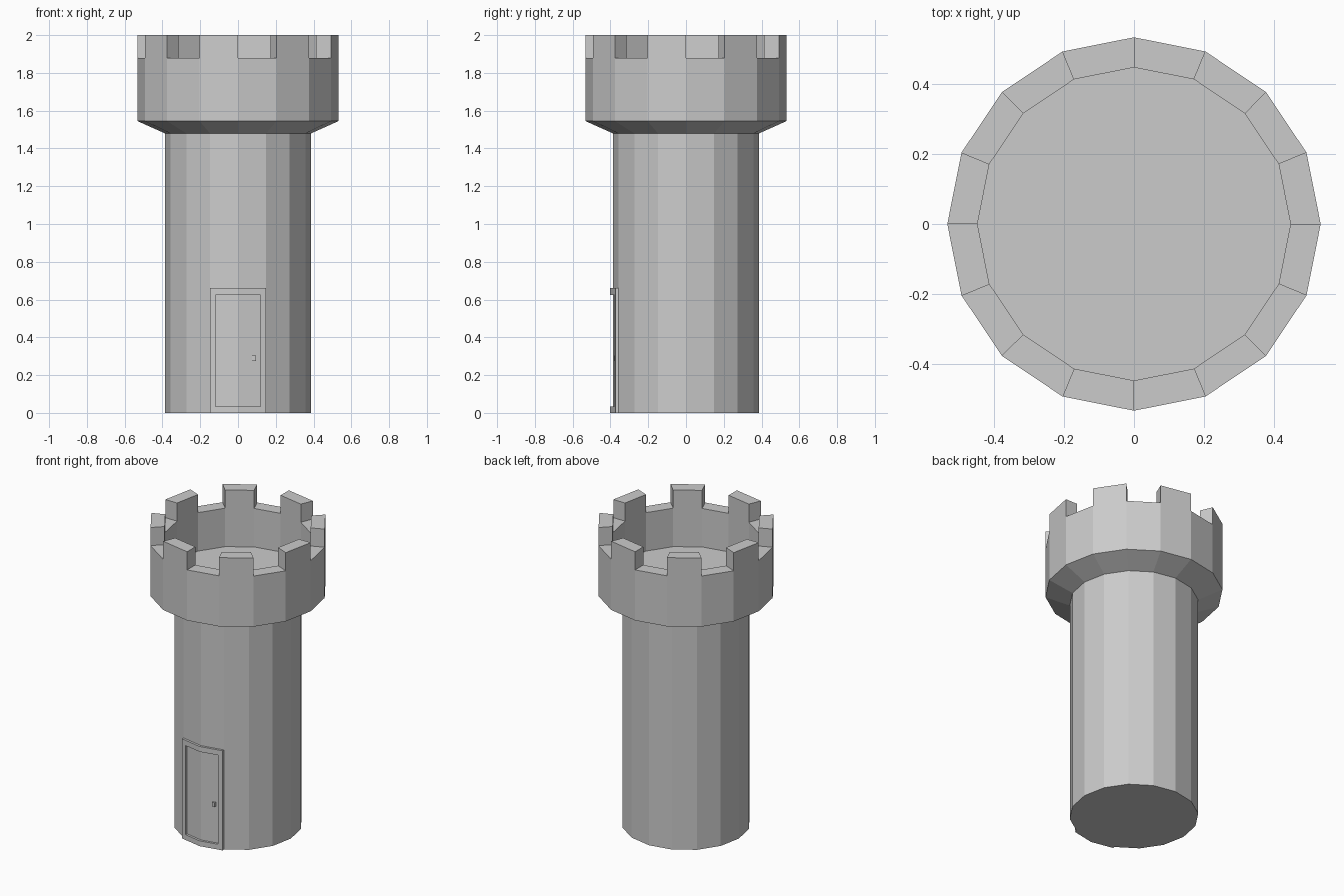
import bpy, bmesh
from math import cos, sin, pi

if "Cube" in bpy.data.objects:
    bpy.data.objects.remove(bpy.data.objects["Cube"])

SIDES = 16
R = 0.387                      # shaft radius


def finish(bm, name):
    bmesh.ops.recalc_face_normals(bm, faces=bm.faces)
    me = bpy.data.meshes.new(name)
    bm.to_mesh(me)
    bm.free()
    ob = bpy.data.objects.new(name, me)
    bpy.context.collection.objects.link(ob)
    return ob


def wall_y(x):
    # front wall surface: two flat facets meeting at x = 0
    x1, y1 = R * sin(pi / 8), R * cos(pi / 8)
    return -R + (R - y1) * abs(x) / x1


# tower: lathed profile from base to the sunken roof floor
profile = [(R, 0), (R, 1.48), (0.533, 1.545), (0.533, 1.88), (0.447, 1.88), (0.447, 1.625)]
bm = bmesh.new()
rings = [[bm.verts.new((r * cos(2 * pi * i / SIDES), r * sin(2 * pi * i / SIDES), z))
          for i in range(SIDES)] for r, z in profile]
merlons = []
for k in range(len(rings) - 1):
    a, b = rings[k], rings[k + 1]
    for i in range(SIDES):
        j = (i + 1) % SIDES
        f = bm.faces.new((a[i], a[j], b[j], b[i]))
        if k == 3 and i % 2:
            merlons.append(f)
bm.faces.new(rings[0][::-1])
bm.faces.new(rings[-1])
bmesh.ops.recalc_face_normals(bm, faces=bm.faces)
# battlements: every second rim face raised
up = bmesh.ops.extrude_discrete_faces(bm, faces=merlons)["faces"]
bmesh.ops.translate(bm, verts=list({v for f in up for v in f.verts}), vec=(0, 0, 0.12))
finish(bm, "tower")

# door frame: bent rectangular ring hugging the two front facets
bm = bmesh.new()


def loop(w, z0, z1, out):
    pts = [(-w, z0), (0, z0), (w, z0), (w, z1), (0, z1), (-w, z1)]
    return [bm.verts.new((x, wall_y(x) - out, z)) for x, z in pts]


loops = [loop(0.148, 0, 0.66, 0), loop(0.148, 0, 0.66, 0.015),
         loop(0.118, 0.035, 0.625, 0.015), loop(0.118, 0.035, 0.625, 0)]
for k in range(4):
    a, b = loops[k], loops[(k + 1) % 4]
    for i in range(6):
        j = (i + 1) % 6
        bm.faces.new((a[i], a[j], b[j], b[i]))
finish(bm, "door_frame")

# door handle
bm = bmesh.new()
bmesh.ops.create_cube(bm, size=1)
bmesh.ops.scale(bm, vec=(0.02, 0.02, 0.028), verts=bm.verts)
bmesh.ops.translate(bm, vec=(0.085, wall_y(0.085), 0.29), verts=bm.verts)
finish(bm, "door_handle")
